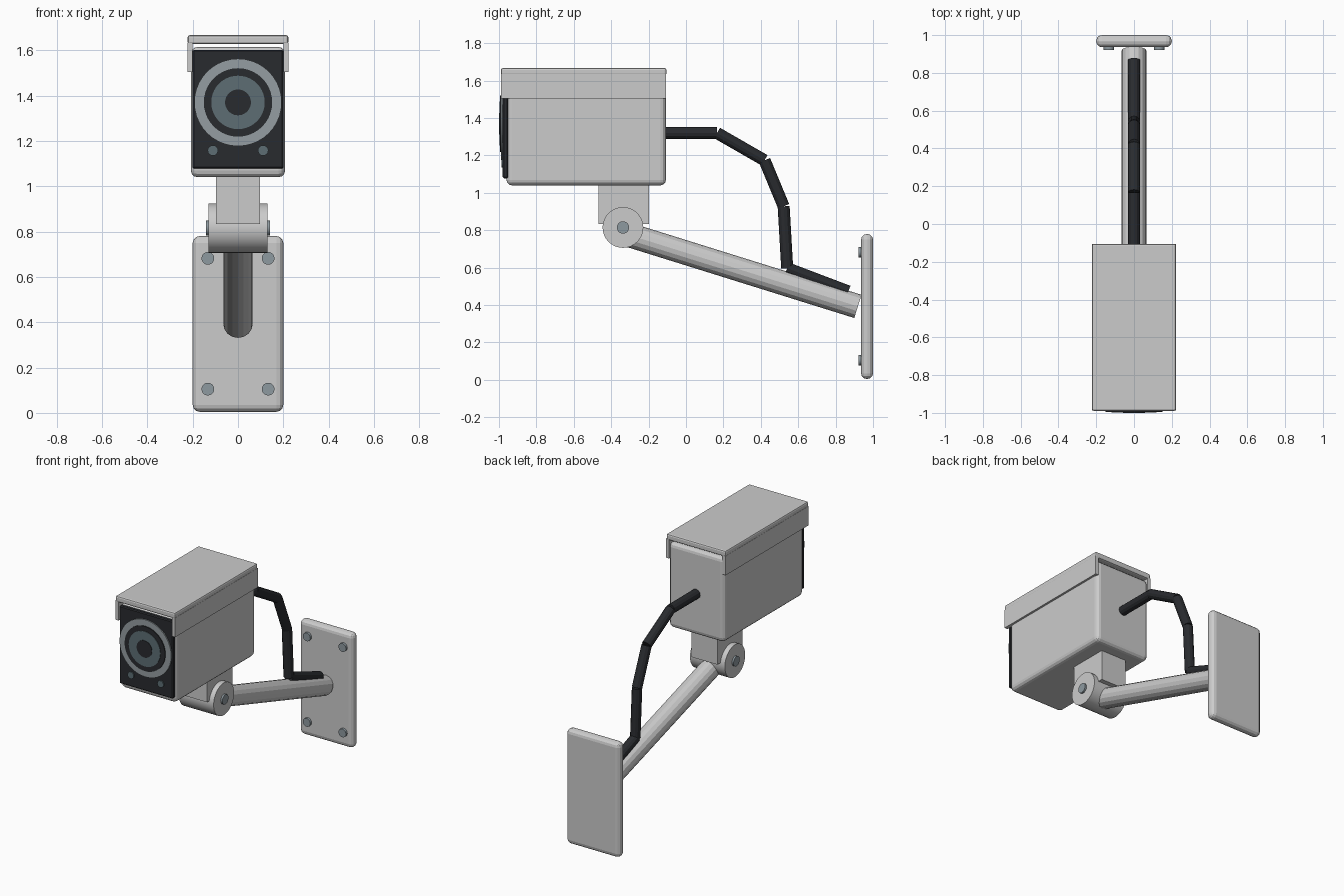
import bpy
from mathutils import Vector

if "Cube" in bpy.data.objects:
    bpy.data.objects.remove(bpy.data.objects["Cube"])


def material(name, rgb):
    m = bpy.data.materials.new(name)
    m.diffuse_color = (*rgb, 1)
    m.use_nodes = True
    m.node_tree.nodes["Principled BSDF"].inputs["Base Color"].default_value = m.diffuse_color
    return m


DARK = material("dark_plastic", (0.022, 0.024, 0.028))
GLASS = material("lens_glass", (0.11, 0.155, 0.175))
RING = material("light_ring", (0.30, 0.34, 0.36))
STEEL = material("steel", (0.27, 0.32, 0.35))


def finish(ob, name, mat, bevel=0, segments=3):
    ob.name = name
    if mat:
        ob.data.materials.append(mat)
    if bevel:
        b = ob.modifiers.new("bevel", 'BEVEL')
        b.width, b.segments = bevel, segments
    return ob


def box(name, lo, hi, mat=None, bevel=0, segments=3):
    lo, hi = Vector(lo), Vector(hi)
    bpy.ops.mesh.primitive_cube_add(size=1, location=(lo + hi) / 2)
    ob = bpy.context.object
    ob.scale = hi - lo
    bpy.ops.object.transform_apply(location=False, rotation=False, scale=True)
    return finish(ob, name, mat, bevel, segments)


def rod(name, a, b, r, mat=None, sides=16):
    a, b = Vector(a), Vector(b)
    d = b - a
    bpy.ops.mesh.primitive_cylinder_add(vertices=sides, radius=r, depth=d.length,
                                        location=(a + b) / 2)
    ob = bpy.context.object
    ob.rotation_euler = d.to_track_quat('Z', 'Y').to_euler()
    bpy.ops.object.shade_smooth_by_angle(angle=0.45 if sides > 16 else 0.1)
    return finish(ob, name, mat)


# Camera housing and sunshade with side flaps
box("housing", (-0.208, -0.96, 1.04), (0.208, -0.107, 1.615), bevel=0.03)
box("sunshade_top", (-0.222, -0.99, 1.627), (0.222, -0.105, 1.667), bevel=0.01, segments=2)
for s, side in ((-1, "left"), (1, "right")):
    x = sorted((s * 0.2, s * 0.2225))
    box(f"sunshade_flap_{side}", (x[0], -0.988, 1.505), (x[1], -0.106, 1.635))

# Front face, stacked lens discs and two small lamps
box("face_panel", (-0.2, -0.98, 1.078), (0.2, -0.95, 1.602), DARK, 0.006, 1)
lens = [("outer_ring", 0.193, -0.988, RING), ("lens_barrel", 0.151, -0.994, DARK),
        ("lens_glass", 0.118, -0.997, GLASS), ("lens_pupil", 0.057, -1.0, DARK)]
for name, r, y, mat in lens:
    rod(name, (0, -0.965, 1.37), (0, y, 1.37), r, mat, 40)
for s, side in ((-1, "left"), (1, "right")):
    rod(f"lamp_{side}", (s * 0.111, -0.97, 1.158), (s * 0.111, -0.987, 1.158), 0.023, GLASS, 20)

# Swivel joint under the housing
box("neck_block", (-0.096, -0.467, 0.833), (0.096, -0.198, 1.06))
rod("hinge_barrel", (-0.13, -0.337, 0.815), (0.13, -0.337, 0.815), 0.109, None, 32)
rod("hinge_bolt", (-0.142, -0.337, 0.815), (0.142, -0.337, 0.815), 0.033, STEEL, 20)

# Support arm and wall plate
rod("support_arm", (0, -0.337, 0.785), (0, 0.919, 0.393), 0.065, None, 16)
box("wall_plate", (-0.2, 0.936, 0.005), (0.2, 1.0, 0.78), bevel=0.03)
for x in (-0.133, 0.133):
    for z in (0.105, 0.682):
        rod("plate_screw", (x, 0.95, z), (x, 0.921, z), 0.028, STEEL, 20)

# Cable: straight pieces from the housing back to the arm
path = [(-0.13, 1.32), (0.166, 1.32), (0.42, 1.174), (0.522, 0.928), (0.541, 0.597), (0.868, 0.473)]
for i, (a, b) in enumerate(zip(path, path[1:])):
    rod(f"cable_{i + 1}", (0, *a), (0, *b), 0.032, DARK, 12)
